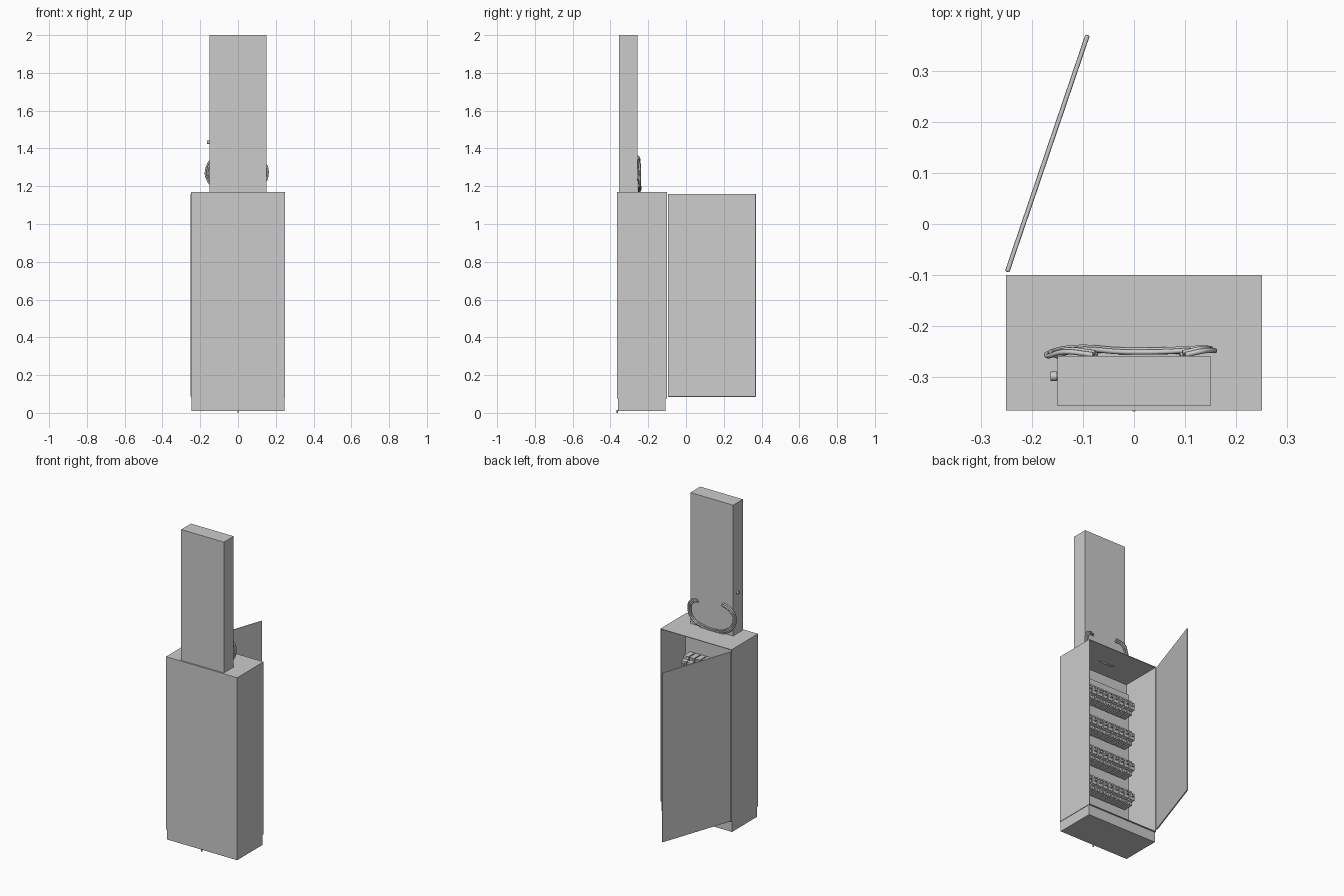
import bpy, math
from mathutils import Vector

if "Cube" in bpy.data.objects:
    bpy.data.objects.remove(bpy.data.objects["Cube"])

grey = bpy.data.materials.new("light_grey")
grey.diffuse_color = (0.6, 0.6, 0.6, 1)
grey.use_nodes = True
grey.node_tree.nodes["Principled BSDF"].inputs["Base Color"].default_value = grey.diffuse_color


def box(name, x, y, z):
    """Box from (min, max) ranges."""
    bpy.ops.mesh.primitive_cube_add(size=1, location=[(r[0] + r[1]) / 2 for r in (x, y, z)])
    ob = bpy.context.object
    ob.name = name
    ob.scale = [r[1] - r[0] for r in (x, y, z)]
    bpy.ops.object.transform_apply(location=False, rotation=False, scale=True)
    ob.data.materials.append(grey)
    return ob


def cylinder(name, loc, r, depth, axis, sides=16):
    bpy.ops.mesh.primitive_cylinder_add(vertices=sides, radius=r, depth=depth, location=loc)
    ob = bpy.context.object
    ob.name = name
    ob.rotation_euler = Vector(axis).to_track_quat('Z', 'Y').to_euler()
    ob.data.materials.append(grey)
    bpy.ops.object.shade_smooth_by_angle()
    return ob


def prism(name, profile, x0, x1):
    """Extrude a (y, z) profile along x."""
    n = len(profile)
    verts = [(x, y, z) for x in (x0, x1) for y, z in profile]
    faces = [[i, (i + 1) % n, n + (i + 1) % n, n + i] for i in range(n)]
    faces += [list(range(n))[::-1], list(range(n, 2 * n))]
    me = bpy.data.meshes.new(name)
    me.from_pydata(verts, [], faces)
    me.materials.append(grey)
    ob = bpy.data.objects.new(name, me)
    bpy.context.collection.objects.link(ob)
    return ob


# Cabinet shell of thin sheet, open at the rear
T = 0.004
Y0, Y1, Z0, Z1 = -0.365, -0.10, 0.075, 1.17
box("cabinet_front", (-0.25, 0.25), (Y0, Y0 + T), (Z0, Z1))
box("cabinet_top", (-0.25, 0.25), (Y0 + T, Y1), (Z1 - T, Z1))
box("cabinet_floor", (-0.25, 0.25), (Y0 + T, Y1), (Z0, Z0 + T))
for s, side in ((-1, "left"), (1, "right")):
    xs = sorted((s * 0.25, s * (0.25 - T)))
    box("cabinet_side_" + side, xs, (Y0 + T, Y1), (Z0 + T, Z1 - T))

# Plinth with a small pin beneath its front edge
box("plinth", (-0.247, 0.247), (-0.361, -0.108), (0.01, Z0))
cylinder("base_pin", (0, -0.363, 0.008), 0.004, 0.016, (0, 0, 1), 10)

# Upright column and the holder knob on its side
box("column", (-0.15, 0.15), (-0.356, -0.258), (Z1, 2.0))
cylinder("side_knob_stem", (-0.153, -0.298, 1.432), 0.006, 0.012, (1, 0, 0))
cylinder("side_knob", (-0.157, -0.298, 1.432), 0.009, 0.012, (1, 0, 0))

# Open door, hinged at the left rear edge, with rounded long edges
hinge, tip = Vector((-0.247, -0.090, 0)), Vector((-0.092, 0.366, 0))
length = (tip - hinge).length + 0.008
door = box("door", (-length / 2, length / 2), (-0.0045, 0.0045), (-0.5375, 0.5375))
door.location = (hinge + tip) / 2 + Vector((0, 0, 0.6225))
door.rotation_euler.z = math.atan2(tip.y - hinge.y, tip.x - hinge.x)
bev = door.modifiers.new("rounded_edges", 'BEVEL')
bev.width, bev.segments = 0.003, 2

# Mounting plate inside the cabinet
box("mounting_plate", (-0.215, 0.215), (-0.305, -0.300), (0.085, 1.06))

# Five rows of circuit breakers, each on a rail
COUNT, PITCH, WIDTH = 9, 0.04, 0.033
for row in range(5):
    zc = 0.125 + 0.2 * row
    box("rail_%d" % row, (-0.20, 0.20), (-0.300, -0.293), (zc - 0.018, zc + 0.018))
    for i in range(COUNT):
        xc = (i - (COUNT - 1) / 2) * PITCH
        # Stepped side profile with a raised nose
        half = [(-0.293, 0.046), (-0.228, 0.046), (-0.228, 0.026), (-0.207, 0.022)]
        prof = [(y, zc + h) for y, h in half] + [(y, zc - h) for y, h in half[::-1]]
        prism("breaker", prof, xc - WIDTH / 2, xc + WIDTH / 2)
        box("breaker_toggle", (xc - 0.007, xc + 0.007), (-0.208, -0.194), (zc - 0.004, zc + 0.010))
        for s in (-1, 1):
            cylinder("breaker_screw", (xc, -0.227, zc + s * 0.036), 0.006, 0.004, (0, 1, 0), 8)

# Cable strands looped behind the column, as bevelled curves
path = [(0.10, -0.256, 1.335), (0.138, -0.248, 1.325), (0.158, -0.248, 1.27), (0.13, -0.247, 1.205),
        (0.06, -0.250, 1.172), (-0.03, -0.250, 1.166), (-0.11, -0.245, 1.185), (-0.165, -0.252, 1.24),
        (-0.166, -0.258, 1.30), (-0.135, -0.250, 1.345), (-0.08, -0.256, 1.36)]
for k in range(3):
    cu = bpy.data.curves.new("cable_%d" % k, 'CURVE')
    cu.dimensions = '3D'
    cu.bevel_depth, cu.bevel_resolution, cu.resolution_u = 0.005, 2, 6
    cu.use_fill_caps = True
    sp = cu.splines.new('BEZIER')
    sp.bezier_points.add(len(path) - 1)
    shrink = 1 - 0.05 * k
    for bp, (x, y, z) in zip(sp.bezier_points, path):
        bp.co = (x * shrink, y + 0.004 * (k % 2), 1.26 + (z - 1.26) * (1 - 0.08 * k))
        bp.handle_left_type = bp.handle_right_type = 'AUTO'
    cu.materials.append(grey)
    bpy.context.collection.objects.link(bpy.data.objects.new("cable_%d" % k, cu))
